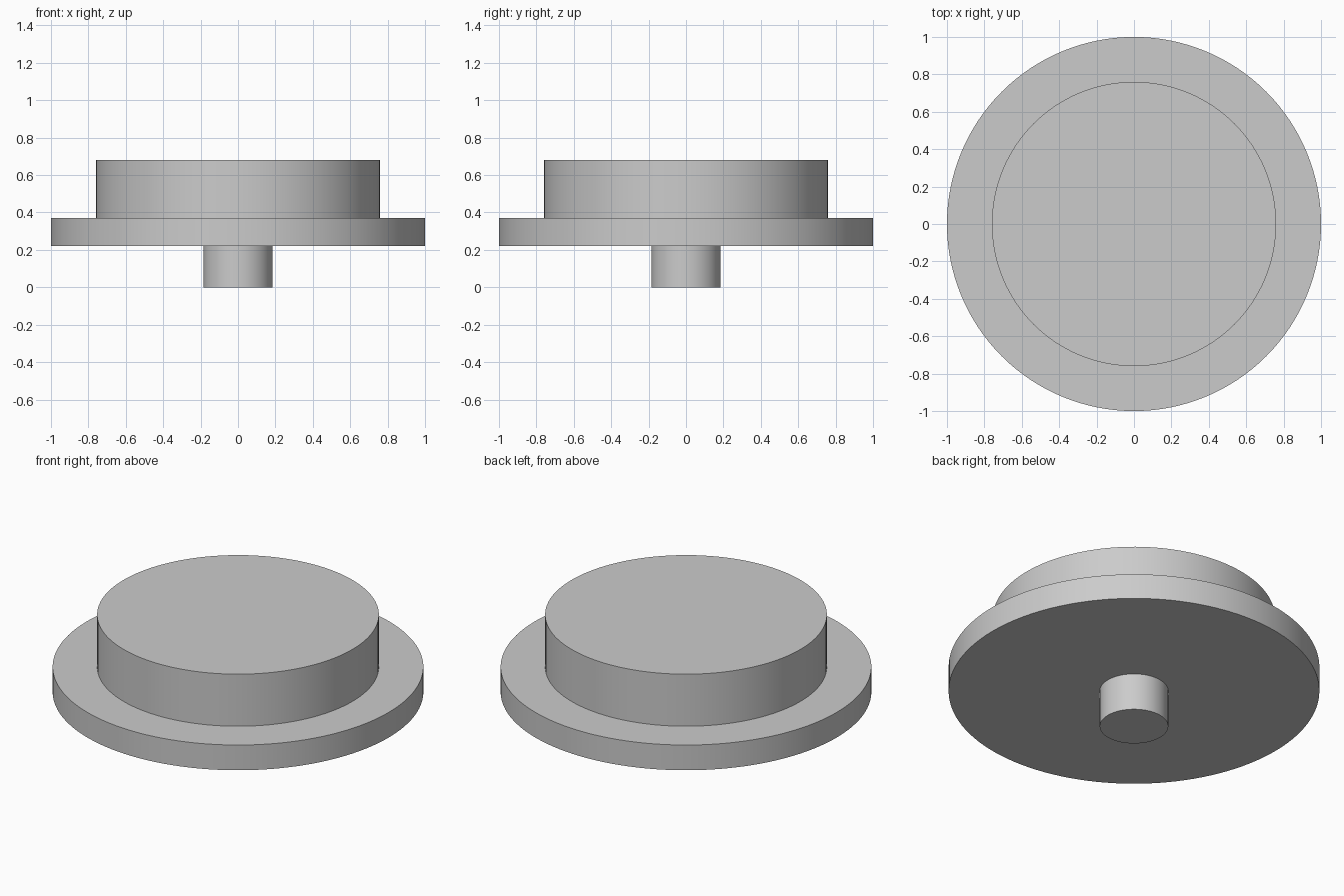
import bpy

cube = bpy.data.objects.get("Cube")
if cube:
    bpy.data.objects.remove(cube, do_unlink=True)

# Single plain grey
grey = bpy.data.materials.new("plain_grey")
grey.use_nodes = True
colour = (0.6, 0.6, 0.6, 1)
grey.diffuse_color = colour
grey.node_tree.nodes["Principled BSDF"].inputs["Base Color"].default_value = colour


def disc(name, radius, bottom, top):
    """Smooth-sided upright cylinder between two heights."""
    bpy.ops.mesh.primitive_cylinder_add(
        vertices=128, radius=radius, depth=top - bottom,
        location=(0, 0, (bottom + top) / 2))
    obj = bpy.context.object
    obj.name = name
    obj.data.materials.append(grey)
    bpy.ops.object.shade_smooth_by_angle()


# Stem, wide flange and raised cap, stacked upwards
disc("stem", 0.185, 0, 0.22)
disc("flange", 1.0, 0.22, 0.37)
disc("cap", 0.76, 0.37, 0.68)
